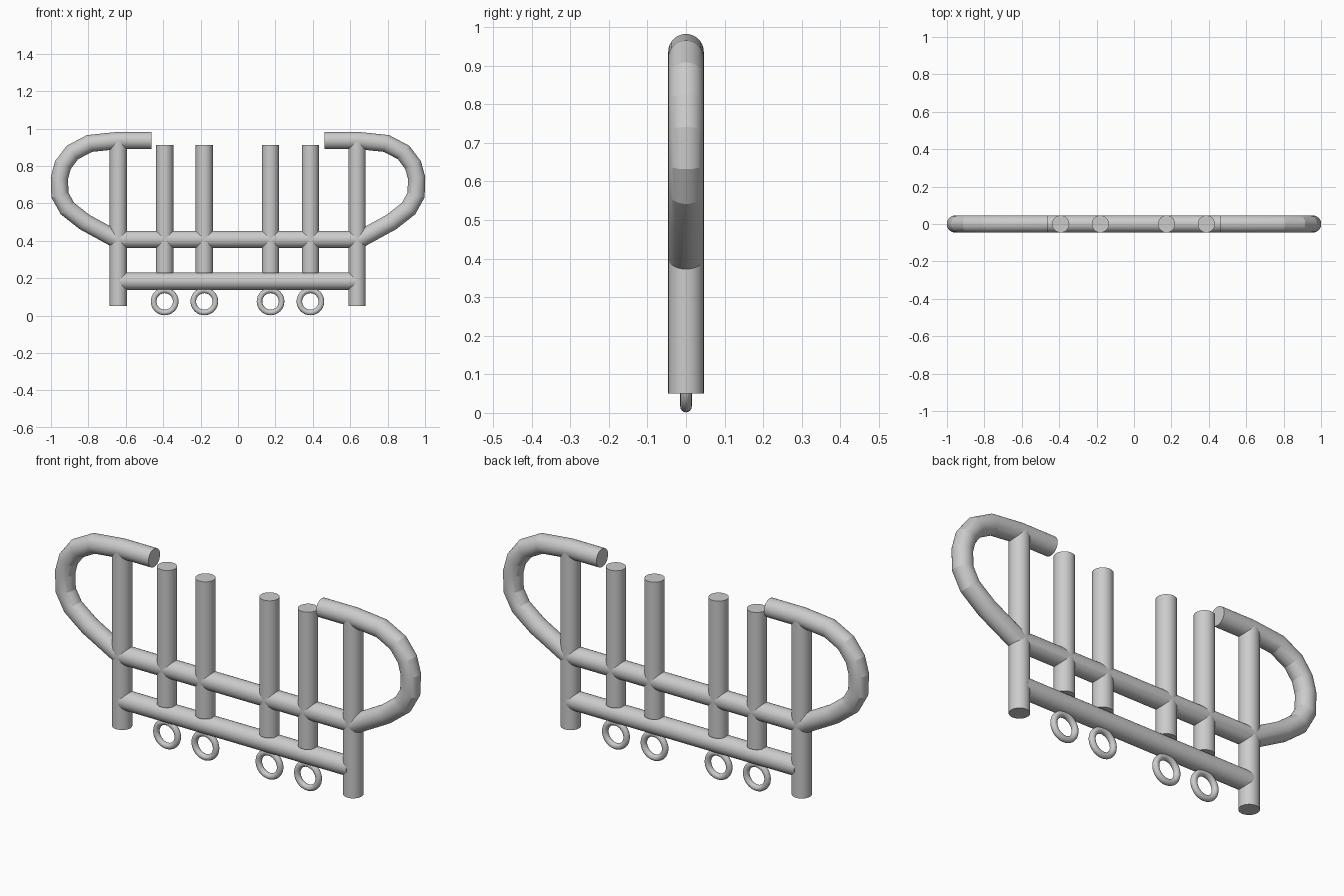
import bpy, math
from mathutils import Vector

if "Cube" in bpy.data.objects:
    bpy.data.objects.remove(bpy.data.objects["Cube"])

SIDES = 32
R = 0.046


def finish(ob, name):
    ob.name = name
    bpy.context.view_layer.objects.active = ob
    ob.select_set(True)
    bpy.ops.object.shade_smooth_by_angle(angle=math.radians(13))
    ob.select_set(False)
    return ob


def tube(name, path, r=R):
    """Round mitred tube along (x, z) points in the y = 0 plane."""
    pts = [Vector(p) for p in path]
    verts, faces = [], []
    for i, p in enumerate(pts):
        a = (p - pts[i - 1]).normalized() if i else (pts[1] - p).normalized()
        b = (pts[i + 1] - p).normalized() if i < len(pts) - 1 else a
        t = (a + b).normalized()
        n = Vector((-t.y, t.x)) / t.dot(a)
        for k in range(SIDES):
            ang = 2 * math.pi * k / SIDES
            q = p + n * r * math.cos(ang)
            verts.append((q.x, r * math.sin(ang), q.y))
    for i in range(len(pts) - 1):
        for k in range(SIDES):
            j = (k + 1) % SIDES
            o, u = i * SIDES, (i + 1) * SIDES
            faces.append((o + k, u + k, u + j, o + j))
    faces.append(tuple(range(SIDES)))
    faces.append(tuple(reversed(range(len(verts) - SIDES, len(verts)))))
    me = bpy.data.meshes.new(name)
    me.from_pydata(verts, [], faces)
    me.update()
    ob = bpy.data.objects.new(name, me)
    bpy.context.collection.objects.link(ob)
    bpy.ops.object.select_all(action='DESELECT')
    bpy.context.view_layer.objects.active = ob
    ob.select_set(True)
    bpy.ops.object.mode_set(mode='EDIT')
    bpy.ops.mesh.select_all(action='SELECT')
    bpy.ops.mesh.normals_make_consistent(inside=False)
    bpy.ops.object.mode_set(mode='OBJECT')
    return finish(ob, name)


# One bent tube: left loop, middle rail, mirrored right loop
loop = [(-0.463, 0.936), (-0.64, 0.936), (-0.794, 0.92), (-0.885, 0.872),
        (-0.936, 0.805), (-0.955, 0.735), (-0.952, 0.644), (-0.912, 0.572),
        (-0.82, 0.50), (-0.65, 0.407)]
tube("looped_rail", loop + [(-x, z) for x, z in reversed(loop)])

# Lower rail
tube("lower_rail", [(-0.63, 0.184), (0.63, 0.184)], 0.0467)

# Outer posts, running up into the loops
for side, x in (("left", -0.64), ("right", 0.637)):
    tube(side + "_outer_post", [(x, 0.05), (x, 0.93)])

# Inner posts with a ring hanging below each
for i, x in enumerate((-0.392, -0.18, 0.174, 0.387)):
    tube(f"inner_post_{i + 1}", [(x, 0.227), (x, 0.913)])
    bpy.ops.mesh.primitive_torus_add(
        major_radius=0.059, minor_radius=0.015, major_segments=32,
        minor_segments=16, location=(x, 0, 0.0755),
        rotation=(math.pi / 2, 0, 0))
    ring = bpy.context.object
    finish(ring, f"ring_{i + 1}")
